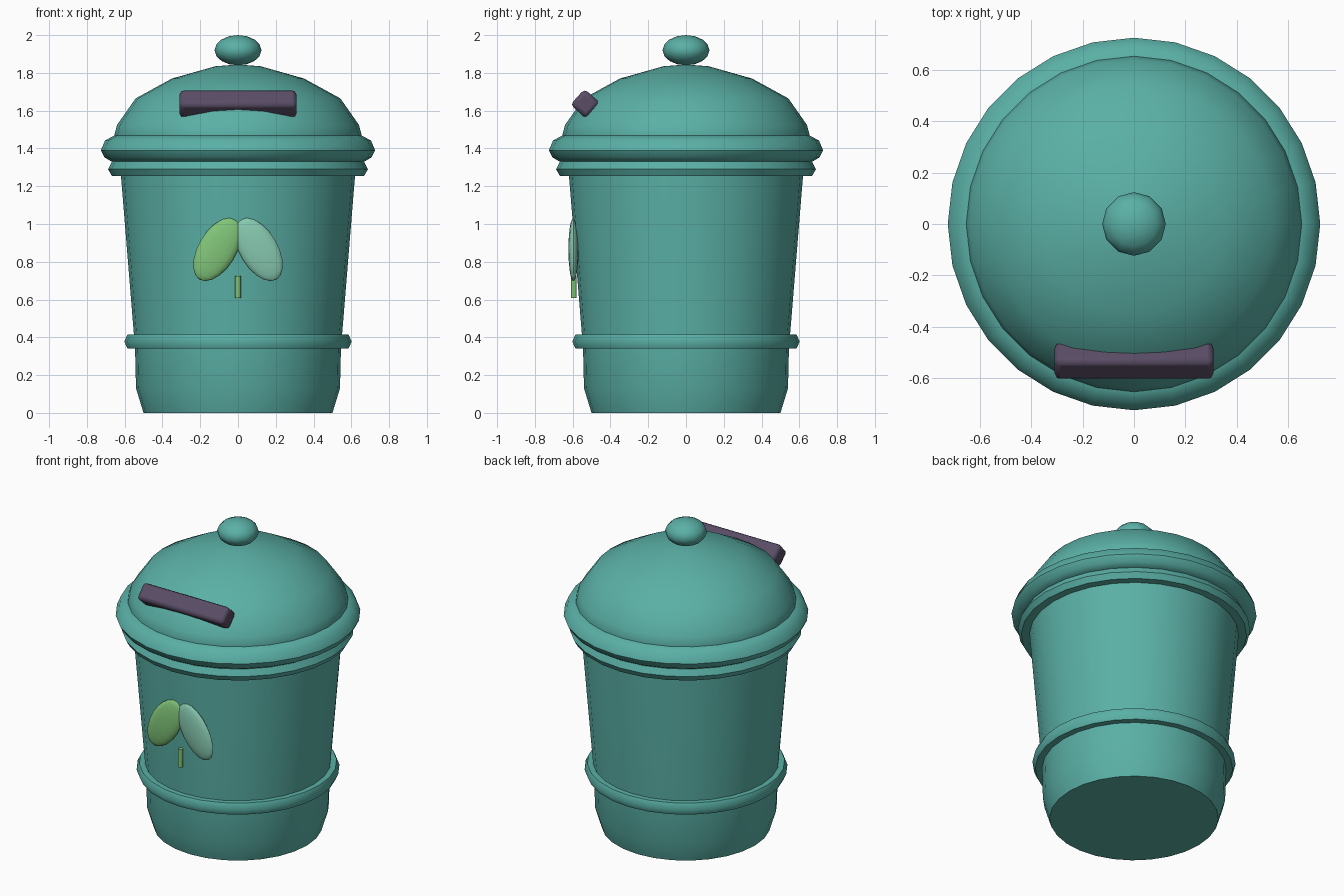
import bpy, math

if "Cube" in bpy.data.objects:
    bpy.data.objects.remove(bpy.data.objects["Cube"])

SEG = 28


def material(name, rgb):
    m = bpy.data.materials.new(name)
    m.diffuse_color = (*rgb, 1)
    m.use_nodes = True
    m.node_tree.nodes["Principled BSDF"].inputs["Base Color"].default_value = m.diffuse_color
    return m


TEAL = material("teal", (0.102, 0.434, 0.381))
PURPLE = material("dark purple", (0.100, 0.073, 0.130))
GREEN = material("leaf green", (0.22, 0.56, 0.19))
MINT = material("pale mint", (0.24, 0.58, 0.43))


def finish(obj, name, mat, angle=50):
    obj.name = name
    obj.data.materials.append(mat)
    bpy.ops.object.select_all(action='DESELECT')
    obj.select_set(True)
    bpy.context.view_layer.objects.active = obj
    bpy.ops.object.transform_apply(location=True, rotation=True, scale=True)
    bpy.ops.object.shade_smooth_by_angle(angle=math.radians(angle))
    return obj


def lathe(name, profile, closed=False):
    """Spin (radius, z) points round z; open profiles get end caps."""
    n = len(profile)
    verts = [(r * math.cos(2 * math.pi * i / SEG), r * math.sin(2 * math.pi * i / SEG), z)
             for i in range(SEG) for r, z in profile]
    faces = []
    for i in range(SEG):
        a, b = i * n, (i + 1) % SEG * n
        for k in range(n if closed else n - 1):
            k2 = (k + 1) % n
            faces.append((a + k, b + k, b + k2, a + k2))
    if not closed:
        faces.append([i * n for i in reversed(range(SEG))])
        faces.append([i * n + n - 1 for i in range(SEG)])
    mesh = bpy.data.meshes.new(name)
    mesh.from_pydata(verts, [], faces)
    obj = bpy.data.objects.new(name, mesh)
    bpy.context.collection.objects.link(obj)
    return finish(obj, name, TEAL)


def ellipsoid(name, mat, loc, size, rot=(0, 0, 0), seg=16, rings=10):
    bpy.ops.mesh.primitive_uv_sphere_add(segments=seg, ring_count=rings, radius=1,
                                         location=loc, rotation=rot)
    obj = bpy.context.object
    obj.scale = size
    return finish(obj, name, mat)


# Tapered bin body and its bands
lathe("bin_body", [(0.50, 0), (0.54, 0.13), (0.545, 0.34), (0.62, 1.26), (0.62, 1.35)])
lathe("lower_band", [(0.53, 0.34), (0.585, 0.34), (0.602, 0.378),
                     (0.585, 0.415), (0.53, 0.415)], closed=True)
lathe("upper_band", [(0.60, 1.255), (0.668, 1.255), (0.688, 1.29),
                     (0.668, 1.33), (0.60, 1.33)], closed=True)

# Lid: rim, dome and knob
lathe("lid_rim", [(0.60, 1.33), (0.668, 1.33), (0.706, 1.352), (0.726, 1.39),
                  (0.704, 1.442), (0.652, 1.47), (0.60, 1.47)], closed=True)
lathe("lid_dome", [(0.65, 1.40), (0.654, 1.473), (0.64, 1.525), (0.542, 1.665),
                   (0.35, 1.77), (0.12, 1.835), (0.03, 1.842)])
ellipsoid("lid_knob", TEAL, (0, 0, 1.92), (0.124, 0.124, 0.08), seg=12, rings=8)

# Dark bevelled handle sunk into the front of the lid
bpy.ops.mesh.primitive_cube_add(size=1, location=(0, -0.533, 1.636),
                                rotation=(math.radians(48), 0, 0))
handle = bpy.context.object
handle.scale = (0.62, 0.112, 0.112)
finish(handle, "lid_handle", PURPLE)
bevel = handle.modifiers.new("bevel", 'BEVEL')
bevel.width = 0.022
bevel.segments = 2

# Leaf emblem: two leaves and a short stem
for side, mat, name in ((-1, GREEN, "left_leaf"), (1, MINT, "right_leaf")):
    ellipsoid(name, mat, (side * 0.11, -0.596, 0.865), (0.10, 0.027, 0.185),
              rot=(0, math.radians(-side * 30.5), 0))
bpy.ops.mesh.primitive_cylinder_add(vertices=8, radius=0.015, depth=0.118,
                                    location=(0, -0.594, 0.667))
finish(bpy.context.object, "leaf_stem", GREEN)
